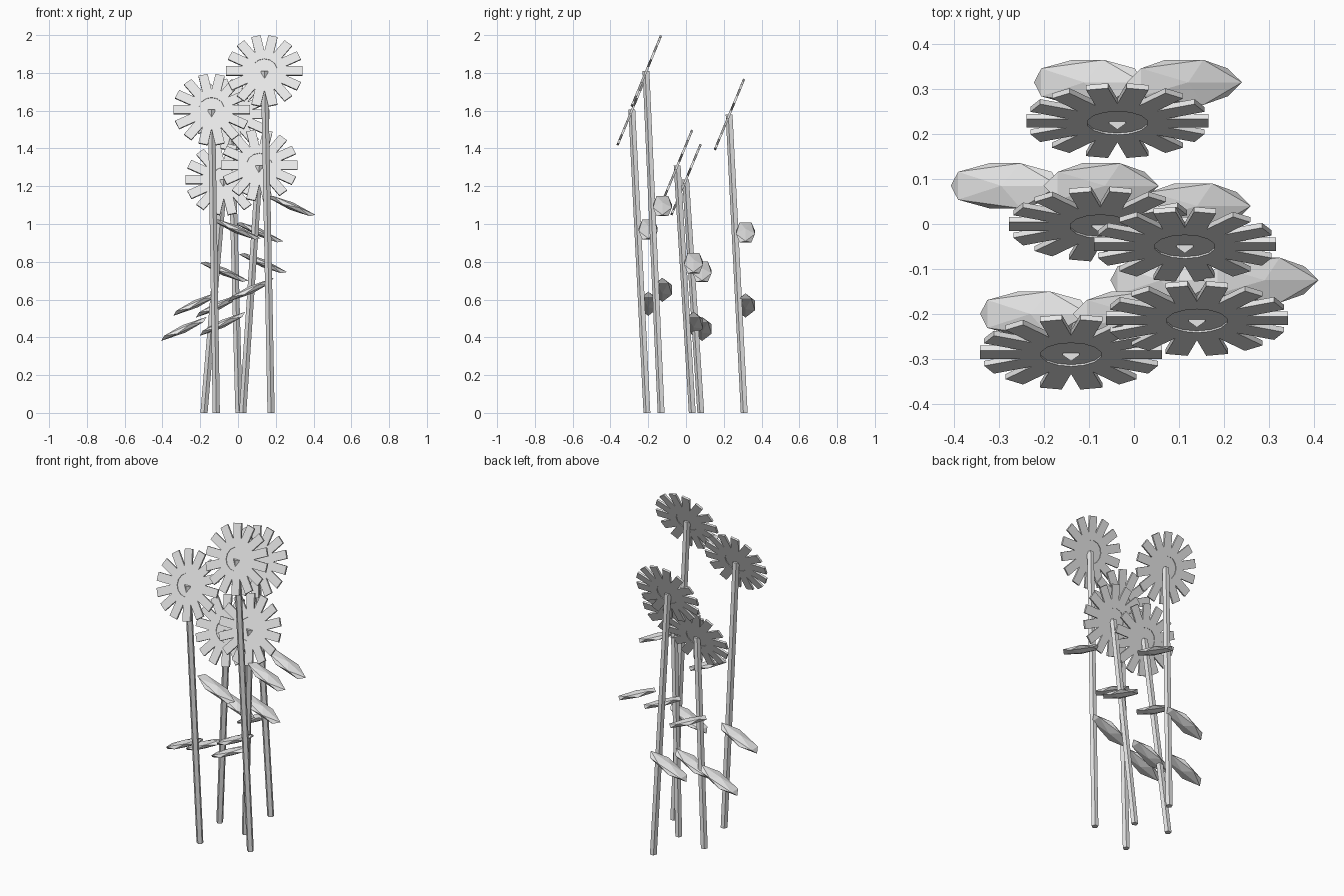
import bpy, bmesh
from math import sin, cos, pi, radians
from mathutils import Matrix, Vector

cube = bpy.data.objects.get("Cube")
if cube:
    bpy.data.objects.remove(cube, do_unlink=True)

# One plain grey for everything
GREY = (0.8, 0.8, 0.8, 1.0)
mat = bpy.data.materials.new("light grey")
mat.use_nodes = True
mat.diffuse_color = GREY
mat.node_tree.nodes["Principled BSDF"].inputs["Base Color"].default_value = GREY

PETALS = 14
HEAD_R, HUB_R, HALF_W = 0.2025, 0.068, 0.025
HEAD_THICK, HUB_THICK = 0.012, 0.004
HEAD_TILT, LEAF_TILT = radians(22.5), radians(24)


def finish(bm, name):
    bmesh.ops.recalc_face_normals(bm, faces=bm.faces)
    mesh = bpy.data.meshes.new(name)
    bm.to_mesh(mesh)
    bm.free()
    mesh.materials.append(mat)
    return mesh


def place(name, mesh, matrix):
    ob = bpy.data.objects.new(name, mesh)
    bpy.context.collection.objects.link(ob)
    ob.matrix_world = matrix


def polar(r, a):
    return Vector((r * cos(a), r * sin(a), -HEAD_THICK / 2))


def petal_mesh():
    # Ring of straight, blunt petals that merge near the hub
    bm = bmesh.new()
    step = pi / PETALS
    notch = HALF_W / sin(step)
    for i in range(PETALS):
        a = 2 * step * i
        side = Vector((-sin(a), cos(a), 0)) * HALF_W
        tip = polar(HEAD_R, a)
        pts = [polar(HUB_R, a + step), polar(HUB_R, a - step), polar(notch, a - step),
               tip - side, tip + side, polar(notch, a + step)]
        bm.faces.new([bm.verts.new(p) for p in pts])
    bmesh.ops.remove_doubles(bm, verts=bm.verts, dist=0.0005)
    out = bmesh.ops.extrude_face_region(bm, geom=bm.faces[:])
    top = [v for v in out["geom"] if isinstance(v, bmesh.types.BMVert)]
    bmesh.ops.translate(bm, verts=top, vec=(0, 0, HEAD_THICK))
    return finish(bm, "petals")


def hub_mesh():
    # Thin disc, recessed on both sides of the petal ring
    bm = bmesh.new()
    bmesh.ops.create_cone(bm, cap_ends=True, segments=PETALS * 2, radius1=HUB_R + 0.002,
                          radius2=HUB_R + 0.002, depth=HUB_THICK)
    return finish(bm, "hub")


def leaf_mesh():
    # Flattened, stretched low-poly ball
    bm = bmesh.new()
    bmesh.ops.create_icosphere(bm, subdivisions=1, radius=1)
    bmesh.ops.scale(bm, vec=(0.152, 0.059, 0.021), verts=bm.verts)
    return finish(bm, "leaf")


def stem_mesh(base, head):
    # Five-sided leaning rod with level ends and one corner to the front
    bm = bmesh.new()
    corners = [Vector((0.02 * sin(2 * pi * i / 5), -0.02 * cos(2 * pi * i / 5), 0))
               for i in range(5)]
    low = [bm.verts.new(base + c) for c in corners]
    high = [bm.verts.new(head + c) for c in corners]
    bm.faces.new(low)
    bm.faces.new(high)
    for i in range(5):
        j = (i + 1) % 5
        bm.faces.new((low[i], low[j], high[j], high[i]))
    return finish(bm, "stem")


petals, hub, leaf = petal_mesh(), hub_mesh(), leaf_mesh()

# Each flower: base x, base y, head x, head y, height
FLOWERS = {
    "front_right": (-0.115, -0.205, -0.14, -0.285, 1.605),
    "front_left": (0.175, -0.13, 0.14, -0.21, 1.81),
    "middle_left": (0.025, 0.035, 0.113, -0.045, 1.31),
    "middle_right": (-0.18, 0.08, -0.075, 0.0, 1.235),
    "back": (0.005, 0.31, -0.037, 0.23, 1.58),
}

for name, (bx, by, hx, hy, height) in FLOWERS.items():
    base, head = Vector((bx, by, 0)), Vector((hx, hy, height))
    place(name + "_stem", stem_mesh(base, head), Matrix())
    # Flower head faces forward and slightly up
    face = Matrix.Translation(head) @ Matrix.Rotation(pi / 2 - HEAD_TILT, 4, "X")
    place(name + "_petals", petals, face)
    place(name + "_hub", hub, face)
    # One high leaf to the left, one low leaf to the right, both drooping outward
    for label, side, share in (("left", 1, 0.605), ("right", -1, 0.36)):
        spot = Vector((bx + side * 0.107, by + 0.005, height * share))
        place(f"{name}_{label}_leaf", leaf,
              Matrix.Translation(spot) @ Matrix.Rotation(side * LEAF_TILT, 4, "Y"))
